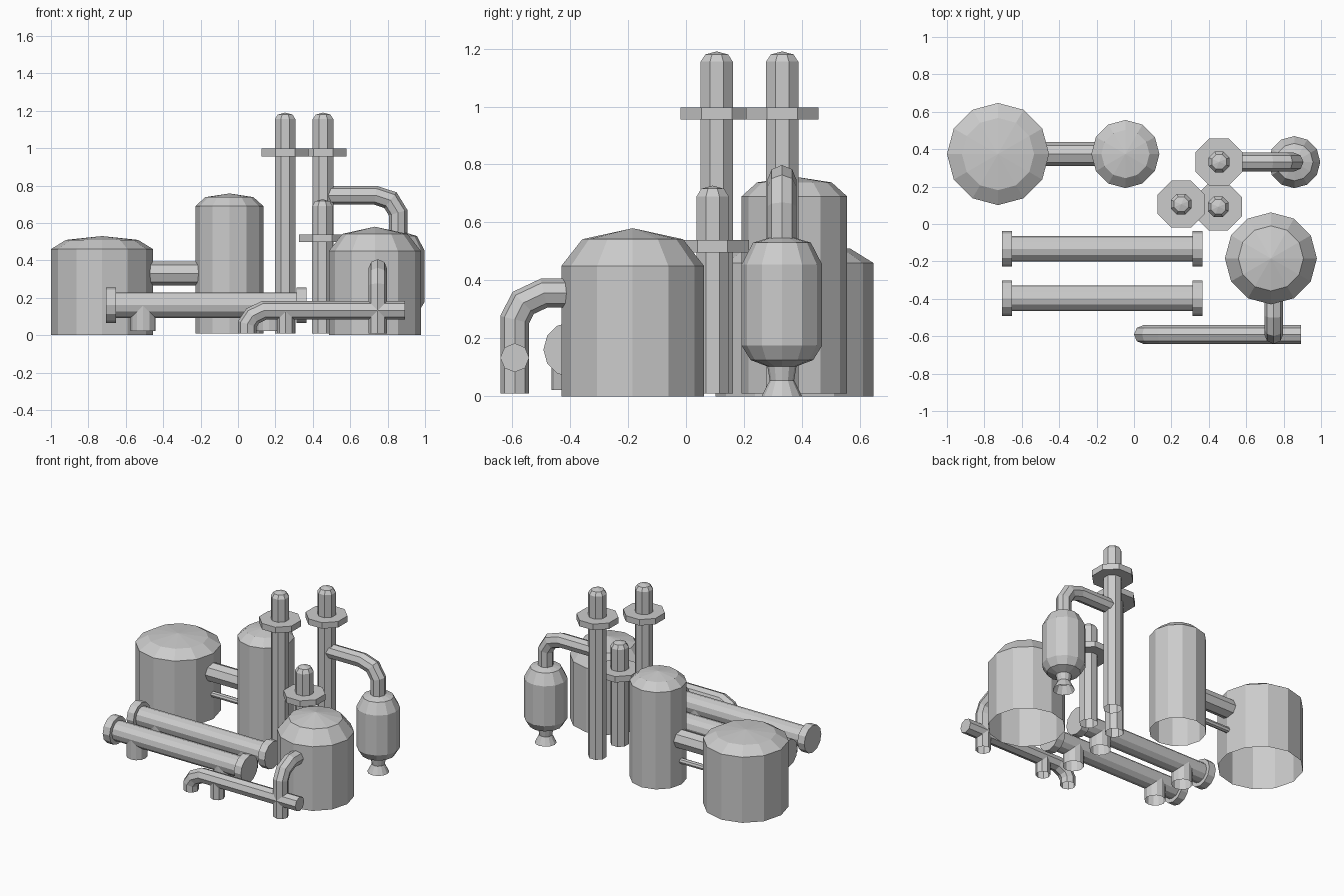
import bpy, bmesh, math
from mathutils import Vector, Matrix

if "Cube" in bpy.data.objects:
    bpy.data.objects.remove(bpy.data.objects["Cube"])


def finish(name, bm):
    bmesh.ops.remove_doubles(bm, verts=bm.verts, dist=0.0005)
    bmesh.ops.recalc_face_normals(bm, faces=bm.faces)
    me = bpy.data.meshes.new(name)
    bm.to_mesh(me)
    bm.free()
    ob = bpy.data.objects.new(name, me)
    bpy.context.collection.objects.link(ob)
    return ob


def skin(bm, rings):
    for a, b in zip(rings, rings[1:]):
        n = len(a)
        for i in range(n):
            j = (i + 1) % n
            bm.faces.new((a[i], a[j], b[j], b[i]))


def lathe(name, profile, loc, n=12, phase=0.0, along_x=False):
    """Revolve (radius, height) points; a zero radius closes the end."""
    bm = bmesh.new()
    rings = []
    for r, h in profile:
        angles = [phase + math.tau * i / n for i in range(n)]
        rings.append([bm.verts.new((r * math.cos(a), r * math.sin(a), h)) for a in angles])
    skin(bm, rings)
    if along_x:
        bmesh.ops.transform(bm, matrix=Matrix.Rotation(math.pi / 2, 4, 'Y'), verts=bm.verts)
    bmesh.ops.translate(bm, vec=loc, verts=bm.verts)
    return finish(name, bm)


def pipe(name, path, r, side, n=8, cap_end=False):
    """Mitred pipe along a flat path; side is the normal of the path's plane."""
    bm = bmesh.new()
    pts = [Vector(p) for p in path]
    side = Vector(side)
    rings = []
    for k, p in enumerate(pts):
        d_in = (p - pts[k - 1]).normalized() if k else (pts[1] - p).normalized()
        d_out = (pts[k + 1] - p).normalized() if k < len(pts) - 1 else d_in
        t = (d_in + d_out).normalized()
        across = side.cross(t) / t.dot(d_in)
        rings.append([bm.verts.new(p + r * (math.cos(a) * across + math.sin(a) * side))
                      for a in (math.tau * i / n for i in range(n))])
    skin(bm, rings)
    if cap_end:
        bm.faces.new(rings[-1])
    return finish(name, bm)


def domed(r, z0, z1, top):
    c = math.cos(math.pi / 4)
    return [(r, z0), (r, z1), (r * c, z1 + (top - z1) * c), (0, top)]


# Domed storage tanks
lathe("wide_tank", domed(0.273, 0, 0.46, 0.53), (-0.727, 0.374, 0))
lathe("tall_tank", domed(0.182, 0.01, 0.69, 0.758), (-0.046, 0.374, 0))
lathe("front_tank", domed(0.246, 0, 0.45, 0.58), (0.732, -0.184, 0))

# Thick and thin links between the two rear tanks
for name, r, z in (("thick_link_pipe", 0.065, 0.33), ("thin_link_pipe", 0.02, 0.175)):
    pipe(name, [(-0.5, 0.374, z), (-0.2, 0.374, z)], r, (0, 1, 0))

# Chimneys with octagonal platforms
E = math.pi / 8
for i, (x, y, wall, top, plat) in enumerate([(0.252, 0.106, 1.155, 1.19, 0.955),
                                             (0.455, 0.332, 1.155, 1.19, 0.955),
                                             (0.451, 0.092, 0.69, 0.727, 0.497)]):
    lathe(f"chimney_{i}", domed(0.06, 0.01, wall, top), (x, y, 0), 8, E)
    ring = [(0.058, plat), (0.136, plat), (0.136, plat + 0.042), (0.058, plat + 0.042)]
    lathe(f"chimney_platform_{i}", ring, (x, y, 0), 8, E)

# Hanging vessel with flared foot, and its overhead pipe
lathe("vessel", [(0.04, 0.548), (0.1, 0.53), (0.139, 0.455), (0.139, 0.175), (0.108, 0.125),
                 (0.05, 0.103), (0.042, 0.055), (0.07, 0)], (0.857, 0.331, 0))
pipe("overhead_pipe", [(0.47, 0.331, 0.748), (0.735, 0.331, 0.748), (0.815, 0.331, 0.722),
                       (0.856, 0.331, 0.655), (0.856, 0.331, 0.52)], 0.05, (0, 1, 0))

# Horizontal drums with end flanges and two stub legs each
for i, y in enumerate((-0.133, -0.397)):
    prof = [(0, -0.536), (0.095, -0.536), (0.095, -0.483), (0.068, -0.483)]
    prof += [(r, -h) for r, h in reversed(prof)]
    lathe(f"drum_{i}", prof, (-0.17, y, 0.161), along_x=True)
    for j, x in enumerate((-0.507, 0.167)):
        lathe(f"drum_leg_{i}_{j}", [(0.067, 0.022), (0.067, 0.155)], (x, y, 0))

# Front pipe run: bent left end, support leg, riser into the front tank
Y = -0.591
pipe("front_pipe", [(0.05, Y, 0.01), (0.05, Y, 0.06), (0.078, Y, 0.103), (0.14, Y, 0.133),
                    (0.893, Y, 0.133)], 0.05, (0, 1, 0), cap_end=True)
pipe("front_pipe_leg", [(0.255, Y, 0.01), (0.255, Y, 0.13)], 0.047, (0, 1, 0))
pipe("tank_riser", [(0.747, Y, 0.01), (0.747, Y, 0.265), (0.747, -0.562, 0.322),
                    (0.747, -0.49, 0.356), (0.747, -0.4, 0.356)], 0.05, (1, 0, 0))
